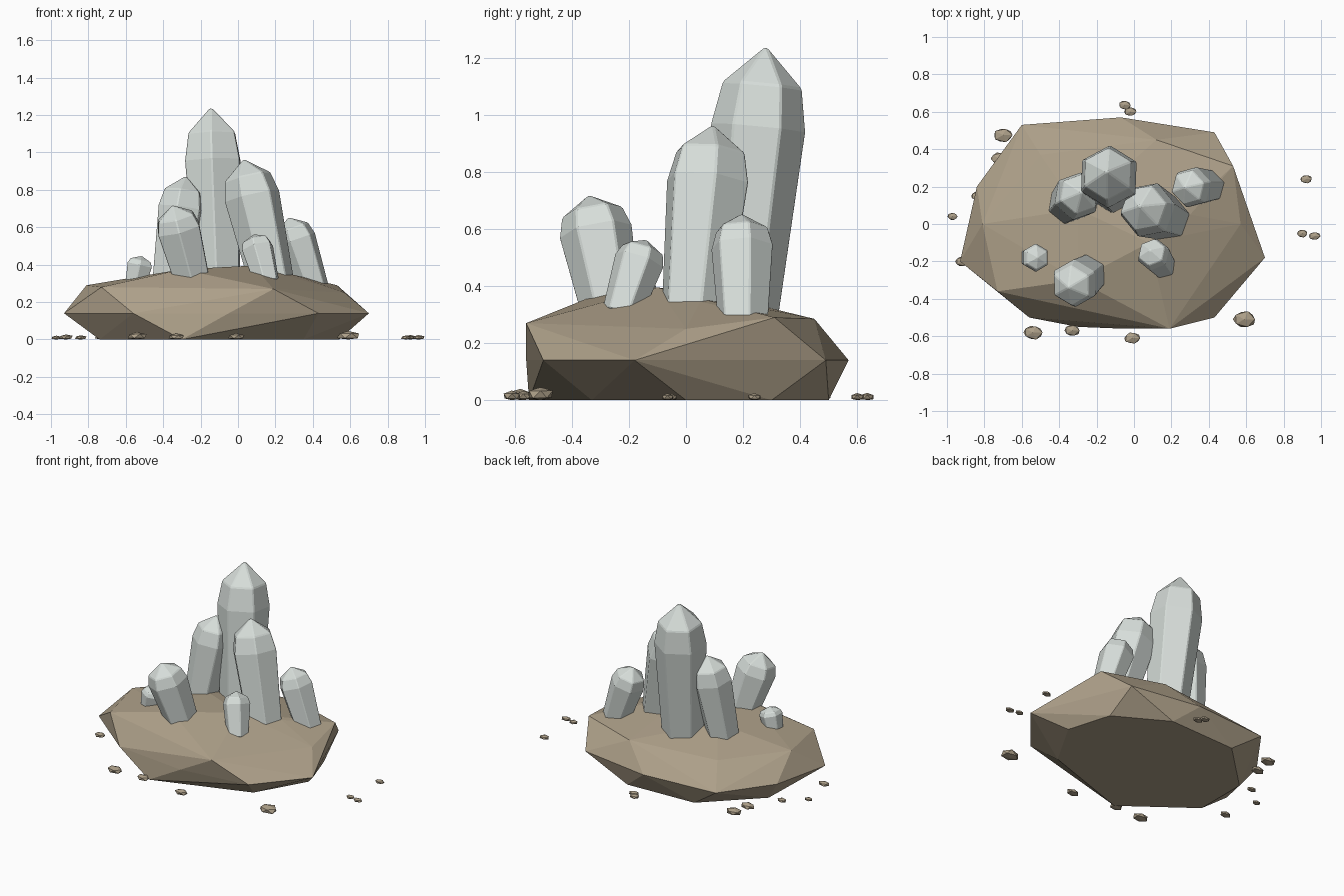
import bpy, bmesh, math, random
from mathutils import Vector

random.seed(4)
if "Cube" in bpy.data.objects:
    bpy.data.objects.remove(bpy.data.objects["Cube"], do_unlink=True)


def material(name, color):
    mat = bpy.data.materials.new(name)
    mat.use_nodes = True
    mat.diffuse_color = (*color, 1)
    mat.node_tree.nodes["Principled BSDF"].inputs["Base Color"].default_value = (*color, 1)
    return mat


stone = material("brown_stone", (0.42, 0.35, 0.25))
quartz = material("pale_crystal", (0.68, 0.73, 0.70))


def finish(bm, name, mat):
    bmesh.ops.recalc_face_normals(bm, faces=bm.faces)
    mesh = bpy.data.meshes.new(name)
    bm.to_mesh(mesh)
    bm.free()
    mesh.materials.append(mat)
    obj = bpy.data.objects.new(name, mesh)
    bpy.context.collection.objects.link(obj)
    return obj


def hull(bm):
    result = bmesh.ops.convex_hull(bm, input=bm.verts)
    loose = set(result["geom_interior"]) | set(result["geom_unused"])
    bmesh.ops.delete(bm, geom=[v for v in loose if isinstance(v, bmesh.types.BMVert)],
                     context="VERTS")


# Faceted rock base: foot, belly, shoulder and crown outlines wrapped in a hull
foot = [(-.3, -.55), (.35, -.33), (.54, 0), (.45, .3), (.1, .5), (-.4, .48),
        (-.74, .15), (-.74, -.22)]
belly = [(-.56, -.5), (-.05, -.56), (.43, -.5), (.7, -.18), (.43, .49),
         (-.07, .57), (-.6, .53), (-.84, .2), (-.93, -.2)]
shoulder = [(-.73, -.36, .28), (.19, -.56, .27), (.57, 0, .25), (.53, .31, .29),
            (.12, .45, .285), (-.5, .37, .28), (-.81, 0, .29)]
crown = [(-.3, -.3, .375), (.08, -.1, .395), (-.3, .08, .375), (.3, .05, .345)]
bm = bmesh.new()
for p in [(*p, 0) for p in foot] + [(*p, .14) for p in belly] + shoulder + crown:
    bm.verts.new(p)
hull(bm)
finish(bm, "rock_base", stone)


# Six-sided crystal that widens to a shoulder and closes in a blunt point
def crystal(name, base, tip, radius, spin):
    base, tip = Vector(base), Vector(tip)
    axis = tip - base
    turn = Vector((0, 0, 1)).rotation_difference(axis)
    bm = bmesh.new()
    rings = []
    for along, width in [(-.1, .78), (.7, 1), (.86, .84), (1, .05)]:
        ring = []
        for i in range(6):
            a = math.radians(spin + 60 * i)
            flat = Vector((math.cos(a), math.sin(a), 0)) * radius * width
            ring.append(bm.verts.new(base + axis * along + turn @ flat))
        rings.append(ring)
    for low, high in zip(rings, rings[1:]):
        for i in range(6):
            j = (i + 1) % 6
            bm.faces.new((low[i], low[j], high[j], high[i]))
    bm.faces.new(rings[0])
    bm.faces.new(rings[-1])
    obj = finish(bm, name, quartz)
    bevel = obj.modifiers.new("edge_bevel", "BEVEL")
    bevel.width = radius * .05
    bevel.segments = 1


crystal("tall_crystal", (-.11, .19, .3), (-.145, .28, 1.235), .168, 28)
crystal("second_crystal", (.18, .03, .31), (.03, .095, .96), .152, 10)
crystal("back_right_crystal", (-.36, .1, .3), (-.28, .17, .87), .13, 20)
crystal("front_right_crystal", (-.24, -.26, .3), (-.35, -.34, .715), .13, 30)
crystal("back_left_crystal", (.4, .2, .27), (.27, .195, .65), .112, 15)
crystal("front_left_crystal", (.15, -.22, .32), (.085, -.14, .56), .09, 20)
crystal("tiny_crystal", (-.55, -.18, .29), (-.515, -.18, .445), .076, 30)

# Flat pebbles scattered around the rock: x, y, radius
pebbles = [(-.7, .475, .058), (-.72, .35, .05), (-.97, .04, .03), (-.92, -.2, .04),
           (-.54, -.58, .058), (-.33, -.57, .047), (-.01, -.61, .047), (.59, -.51, .068),
           (.9, -.05, .033), (.965, -.065, .034), (.92, .24, .036), (-.05, .635, .036),
           (-.02, .6, .036), (-.84, .15, .033)]
for n, (x, y, r) in enumerate(pebbles):
    bm = bmesh.new()
    bmesh.ops.create_icosphere(bm, subdivisions=1, radius=1)
    for v in bm.verts:
        v.co *= random.uniform(.88, 1.05)
        v.co = Vector((x + v.co.x * r, y + v.co.y * r * .72,
                       max(0, r * (.3 + v.co.z * .42))))
    hull(bm)
    finish(bm, f"pebble_{n + 1}", stone)
